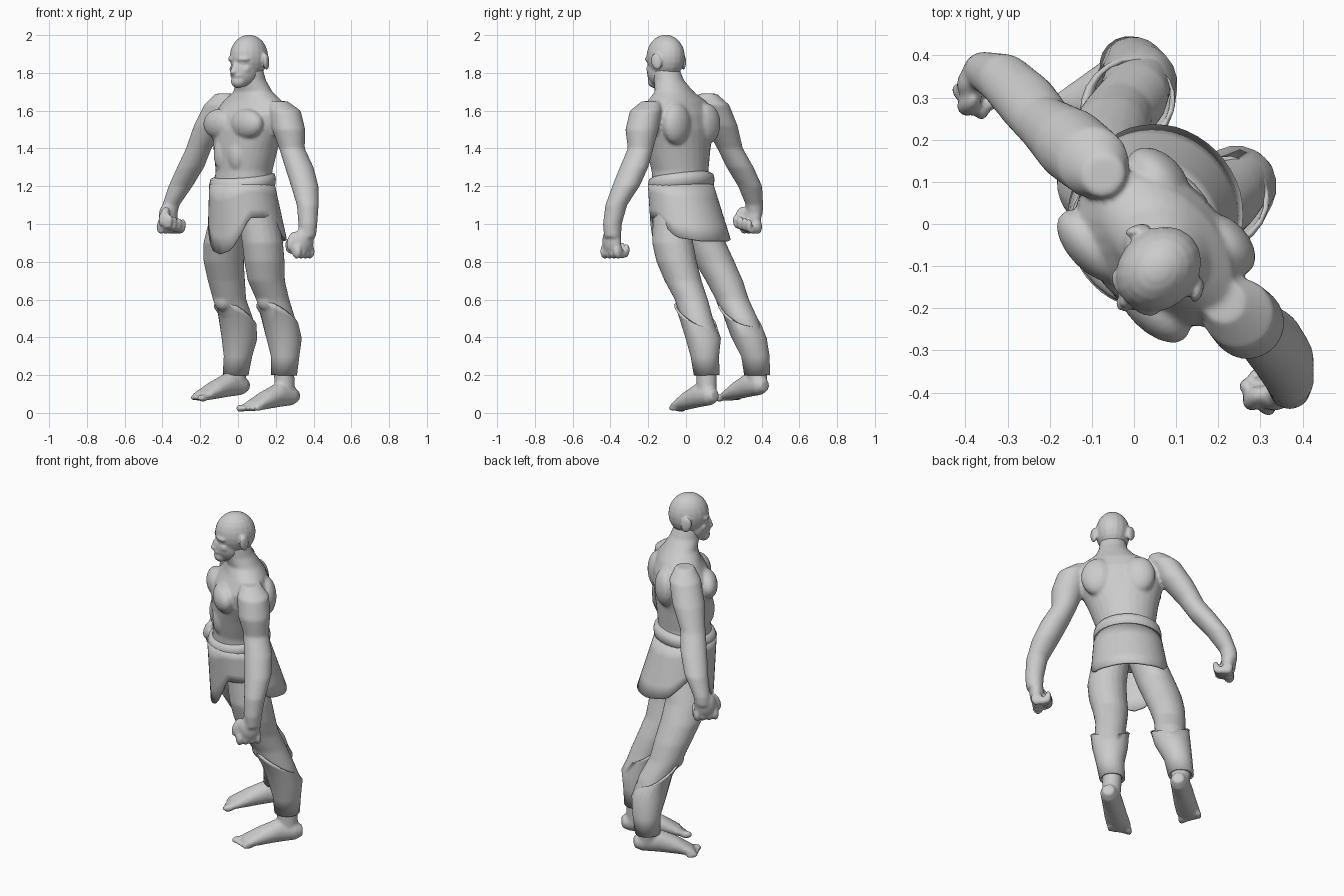
import bpy, bmesh, math
from mathutils import Matrix, Vector

cube = bpy.data.objects.get("Cube")
if cube:
    bpy.data.objects.remove(cube, do_unlink=True)

grey = bpy.data.materials.new("plain_grey")
grey.use_nodes = True
grey.diffuse_color = (0.6, 0.6, 0.6, 1)
grey.node_tree.nodes["Principled BSDF"].inputs["Base Color"].default_value = grey.diffuse_color

TURN = math.radians(-45)  # the figure stands turned toward its right


# Coordinates are (left, forward, up) in the figure's own frame.
def point(left, forward, up):
    return Vector((left, -forward, up))


def bridge(bm, rings, caps=True):
    for low, high in zip(rings, rings[1:]):
        for i in range(len(low)):
            j = (i + 1) % len(low)
            bm.faces.new((low[i], low[j], high[j], high[i]))
    if caps:
        bm.faces.new(rings[0])
        bm.faces.new(rings[-1])


def loft(bm, sections, sides=20, caps=True, tilt=None, upright=False):
    """Skin oval sections (left, forward, up, half width, half depth)."""
    rings = []
    for n, (left, forward, up, wide, deep) in enumerate(sections):
        ring = []
        for i in range(sides):
            t = math.tau * i / sides
            s, c = wide * math.sin(t), deep * math.cos(t)
            if upright:
                p = point(left + s, forward, up + c)
            else:
                lift = tilt[n] * math.cos(t) if tilt else 0
                p = point(left + s, forward + c, up + lift)
            ring.append(bm.verts.new(p))
        rings.append(ring)
    bridge(bm, rings, caps)


def blob(bm, centre, radii, pitch=0, yaw=0):
    place = Matrix.Translation(point(*centre)) @ Matrix.Rotation(yaw, 4, 'Z') @ Matrix.Rotation(pitch, 4, 'X')
    bmesh.ops.create_uvsphere(bm, u_segments=18, v_segments=12, radius=1,
                              matrix=place @ Matrix.Diagonal((*radii, 1)))


def finish(name, bm, voxel=None, smooth=4, shell=None):
    bmesh.ops.recalc_face_normals(bm, faces=bm.faces)
    mesh = bpy.data.meshes.new(name)
    bm.to_mesh(mesh)
    bm.free()
    mesh.materials.append(grey)
    mesh.shade_smooth()
    obj = bpy.data.objects.new(name, mesh)
    obj.rotation_euler.z = TURN
    bpy.context.collection.objects.link(obj)
    if shell:
        mod = obj.modifiers.new("thickness", 'SOLIDIFY')
        mod.thickness = shell
        mod.offset = 0
        bpy.ops.object.select_all(action='DESELECT')
        obj.select_set(True)
        bpy.context.view_layer.objects.active = obj
        bpy.ops.object.shade_smooth_by_angle(angle=math.radians(40))
    if voxel:
        mod = obj.modifiers.new("blend", 'REMESH')
        mod.mode = 'VOXEL'
        mod.voxel_size = voxel
        mod.use_smooth_shade = True
        mod = obj.modifiers.new("soften", 'SMOOTH')
        mod.factor = 0.5
        mod.iterations = smooth
    return obj


def hand(bm, side, base):
    """Loosely closed fist below the wrist at base."""
    def at(left, forward, up):
        return (base[0] + side * left, base[1] + forward, base[2] + up)
    blob(bm, at(-.01, .01, -.08), (.04, .06, .075))
    for i in range(4):
        f = -.035 + .033 * i
        blob(bm, at(-.012, f, -.135), (.03, .02, .04))
        blob(bm, at(-.045, f, -.15 + .008 * i), (.045, .018, .022))
        blob(bm, at(-.075, f, -.125 + .008 * i), (.018, .017, .032))
    blob(bm, at(-.04, .07, -.08), (.025, .027, .055), pitch=-.4)


def foot(bm, left, up, side):
    sections = [(.11, -.33, .09, .03, .03), (.108, -.29, .092, .048, .052),
                (.10, -.2, .095, .055, .065), (.09, -.1, .065, .062, .048),
                (.08, -.04, .042, .066, .032), (.075, -.01, .032, .06, .022)]
    loft(bm, [(a + left, b, z + up, w, d) for a, b, z, w, d in sections], upright=True)
    for i in range(5):
        big = .02 if i == 0 else .014
        blob(bm, (.075 + left - side * (.045 - .024 * i), .006 - .009 * i, .024 + up), (big, .034, big))


# Torso with arms, blended into one skin
body = bmesh.new()
loft(body, [(.02, -.03, 1.05, .16, .13), (.035, 0, 1.2, .162, .145), (.045, 0, 1.28, .158, .142),
            (.058, 0, 1.4, .188, .152), (.07, -.005, 1.5, .222, .158), (.08, -.012, 1.58, .235, .145),
            (.09, -.02, 1.65, .19, .112), (.1, -.012, 1.7, .115, .09), (.112, .015, 1.76, .08, .08),
            (.117, .03, 1.82, .07, .07)], sides=28)
for side in (-1, 1):
    blob(body, (.07 + side * .1, .105, 1.53), (.11, .06, .08))
    blob(body, (.075 + side * .11, -.115, 1.53), (.09, .06, .11))
    blob(body, (.05 + side * .05, .115, 1.37), (.055, .04, .09))
left_arm = [(.28, -.02, 1.65, .05), (.325, -.025, 1.6, .085), (.355, -.025, 1.5, .088), (.372, -.032, 1.4, .068),
            (.424, -.035, 1.3, .076), (.475, -.025, 1.2, .073), (.522, 0, 1.1, .058),
            (.537, .014, 1, .05), (.535, .015, .93, .045)]
right_arm = [(-.13, -.03, 1.69, .05), (-.17, -.035, 1.63, .085), (-.235, -.028, 1.52, .088), (-.312, -.018, 1.4, .068),
             (-.38, -.025, 1.3, .072), (-.455, -.025, 1.2, .064), (-.508, -.005, 1.1, .046), (-.515, 0, 1.05, .042)]
for arm in (left_arm, right_arm):
    loft(body, [(a, b, z, r, r) for a, b, z, r in arm])
hand(body, 1, (.535, .02, .99))
hand(body, -1, (-.518, .005, 1.12))
finish("torso_and_arms", body, voxel=.009)

# Legs with feet
left_path = [(.12, -.02, 1.08), (.142, -.042, .9), (.134, -.064, .8), (.117, -.095, .7), (.11, -.15, .6),
             (.113, -.195, .5), (.108, -.235, .4), (.106, -.247, .3), (.095, -.25, .2), (.1, -.255, .09)]
right_path = [(-.06, -.01, 1.08), (-.125, -.02, .9), (-.16, -.053, .8), (-.187, -.1, .7), (-.205, -.142, .6),
              (-.212, -.205, .5), (-.23, -.24, .4), (-.26, -.26, .3), (-.275, -.257, .2), (-.27, -.26, .14)]
thickness = [.1, .105, .103, .095, .085, .082, .08, .06, .052, .05]
for name, path, shift, rise, side in (("left_leg", left_path, 0, 0, 1), ("right_leg", right_path, -.375, .055, -1)):
    leg = bmesh.new()
    loft(leg, [(*p, r, r * 1.08) for p, r in zip(path, thickness)])
    knee = path[4]
    blob(leg, (knee[0], knee[1] + .05, knee[2]), (.055, .045, .06))
    foot(leg, shift, rise, side)
    finish(name, leg, voxel=.009)

    # Shin guard: flared collar, high in front and low behind
    guard = bmesh.new()
    shin = [path[8], path[7], path[6], path[5]]
    sizes = [.063, .07, .09, .097]
    rows = [(*p, r, r) for p, r in zip(shin, sizes)]
    a, b, z = Vector(path[5]).lerp(Vector(path[4]), .2)
    rows.append((a, b + .005, z, .102, .112))
    loft(guard, rows, caps=False, tilt=[0, 0, .01, .05, .07])
    finish(name.replace("leg", "shin_guard"), guard, shell=.012)

# Head with brow, nose, moustache, chin and ears
head = bmesh.new()
mid = .117
blob(head, (mid, .035, 1.885), (.093, .11, .117))
blob(head, (mid, .07, 1.81), (.072, .078, .085))
blob(head, (mid, .115, 1.755), (.042, .036, .036))
blob(head, (mid, .13, 1.815), (.02, .03, .04), pitch=.3)
blob(head, (mid, .152, 1.805), (.02, .017, .015))
blob(head, (mid, .133, 1.785), (.04, .02, .011))
blob(head, (mid, .133, 1.768), (.025, .015, .008))
for side in (-1, 1):
    blob(head, (mid + side * .036, .118, 1.873), (.04, .024, .015), yaw=side * .35)
    blob(head, (mid + side * .045, .1, 1.82), (.026, .025, .025))
    blob(head, (mid + side * .036, .115, 1.85), (.016, .016, .01))
    blob(head, (mid + side * .1, .005, 1.86), (.014, .03, .045), pitch=.2, yaw=side * .5)
finish("head", head, voxel=.007, smooth=3)

# Belt: rolled band round the waist
belt = bmesh.new()
loft(belt, [(.035, 0, z, .16 + out, .145 + out) for z, out in
            ((1.185, .008), (1.195, .02), (1.225, .024), (1.25, .018), (1.26, 0))],
     sides=28, tilt=[-.02] * 5)
finish("belt", belt)

# Skirt: long front flap, raised sides, broad back flap
hem = [(0, .84), (18, .86), (36, .95), (50, 1.035), (85, 1.035), (115, .93), (150, .91), (180, .91)]


def hem_height(angle):
    for (a0, z0), (a1, z1) in zip(hem, hem[1:]):
        if angle <= a1:
            return z0 + (z1 - z0) * (angle - a0) / (a1 - a0)
    return hem[-1][1]


skirt = bmesh.new()
rings = []
sides, rows = 48, 5
for row in range(rows):
    ring = []
    for i in range(sides):
        t = math.tau * i / sides
        low = hem_height(abs(math.degrees(t if t <= math.pi else t - math.tau)))
        z = 1.21 + (low - 1.21) * row / (rows - 1)
        drop = (1.21 - z) / .3
        wide, deep = .175 + .035 * drop, .16 + .04 * drop
        ring.append(skirt.verts.new(point(.035 - .02 * drop + wide * math.sin(t),
                                          .005 - .06 * drop + deep * math.cos(t), z)))
    rings.append(ring)
bridge(skirt, rings, caps=False)
finish("skirt", skirt, shell=.012)
